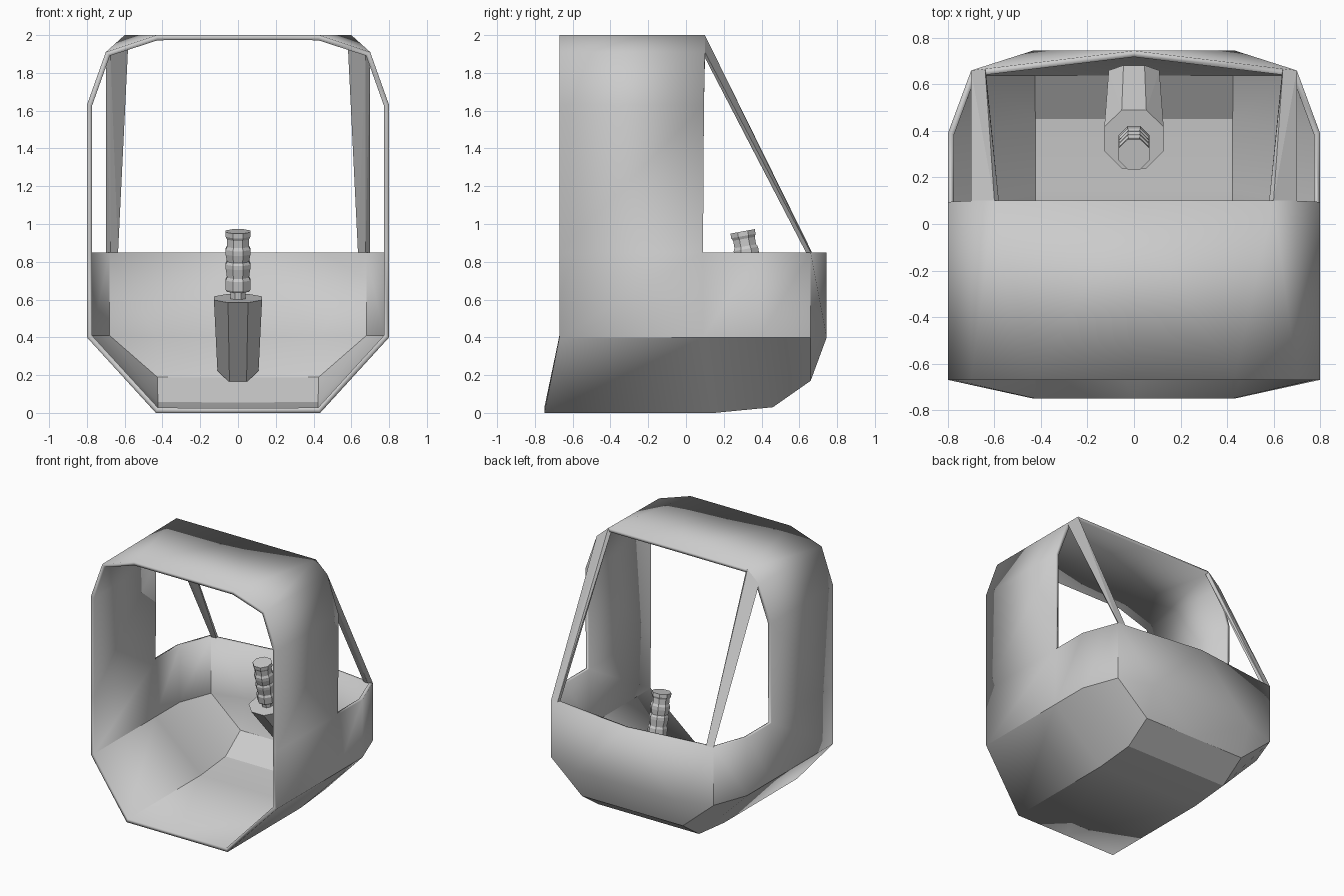
import bpy, bmesh, math
from mathutils import Vector, Matrix

if "Cube" in bpy.data.objects:
    bpy.data.objects.remove(bpy.data.objects["Cube"])


def finish(name, bm, smooth=True):
    me = bpy.data.meshes.new(name)
    bm.to_mesh(me)
    bm.free()
    ob = bpy.data.objects.new(name, me)
    bpy.context.collection.objects.link(ob)
    if smooth:
        bpy.ops.object.select_all(action='DESELECT')
        ob.select_set(True)
        bpy.context.view_layer.objects.active = ob
        bpy.ops.object.shade_smooth_by_angle(angle=math.radians(28))
    return ob


def mirror(ob):
    m = ob.modifiers.new("mirror", 'MIRROR')
    m.use_clip = True
    return m


def hull(name, points):
    bm = bmesh.new()
    for p in points:
        bm.verts.new(p)
    bmesh.ops.convex_hull(bm, input=bm.verts[:])
    bmesh.ops.dissolve_limit(bm, angle_limit=0.02, verts=bm.verts[:], edges=bm.edges[:])
    return finish(name, bm, False)


def ring(centre, radius, tilt, n=8):
    # polygon around a centre, its axis leaned from +z towards -y by tilt
    rot = Matrix.Rotation(tilt, 3, 'X')
    return [Vector(centre) + rot @ Vector((radius * math.cos(a), radius * math.sin(a), 0))
            for a in [2 * math.pi * (i + 0.5) / n for i in range(n)]]


# cabin shell: half of the skin as rows running front to back
bm = bmesh.new()


def row(*pts):
    return [bm.verts.new(p) for p in pts]


def strip(a, b):
    for i in range(min(len(a), len(b)) - 1):
        bm.faces.new((a[i], a[i + 1], b[i + 1], b[i]))


keel = [(-0.75, 0), (0.15, 0), (0.46, 0.03), (0.66, 0.17), (0.745, 0.4)]
plan = [(0.8, -0.67), (0.8, 0.09), (0.8, 0.39), (0.7, 0.66)]
centre = row(*[(0, y, z) for y, z in keel])
bottom = row(*[(0.435, y, z) for y, z in keel])
waist = row(*[(x, y, 0.4) for x, y in plan])
rim = row(*[(x, y, 0.85) for x, y in plan])
upper = row((0.8, -0.67, 1.63), (0.8, 0.095, 1.63))
shoulder = row((0.7, -0.67, 1.91), (0.7, 0.1, 1.91))
roof_edge = row((0.43, -0.67, 2), (0.6, 0.1, 2))
ridge = row((0, -0.67, 2), (0, 0.1, 2))
rear = bm.verts.new((0, 0.745, 0.85))

strip(centre, bottom)
strip(bottom[:4], waist)
strip(waist, rim)
for a, b in ((rim, upper), (upper, shoulder), (shoulder, roof_edge), (roof_edge, ridge)):
    strip(a[:2], b)
bm.faces.new((bottom[3], bottom[4], waist[3]))
bm.faces.new((waist[3], bottom[4], rim[3]))
bm.faces.new((bottom[4], centre[4], rear, rim[3]))
shell = finish("cabin_shell", bm)
mirror(shell)
sol = shell.modifiers.new("thickness", 'SOLIDIFY')
sol.thickness = 0.027
sol.offset = -1
sol.use_even_offset = True

# slanted window posts from the roof corner to the rear rim
post = hull("window_post", [
    (0.6, 0.1, 2), (0.7, 0.1, 1.91), (0.58, 0.09, 1.975), (0.675, 0.09, 1.9),
    (0.7, 0.66, 0.85), (0.64, 0.667, 0.85), (0.675, 0.635, 0.85), (0.635, 0.64, 0.85)])
mirror(post)

# control column pedestal growing out of the rear wall
lean = math.radians(10.5)
top = Vector((0, 0.365, 0.607))
hull("stick_pedestal", ring(top, 0.138, lean) +
     ring((0, 0.645, 0.265), 0.118, math.radians(70)))

# ribbed control stick, turned profile of (height, radius)
profile = [(0, 0.042), (0.035, 0.042), (0.04, 0.066), (0.05, 0.071), (0.1, 0.071), (0.115, 0.063),
           (0.165, 0.071), (0.185, 0.071), (0.2, 0.063), (0.24, 0.071), (0.265, 0.071),
           (0.28, 0.063), (0.32, 0.063), (0.335, 0.071), (0.36, 0.071)]
axis = Matrix.Rotation(lean, 3, 'X') @ Vector((0, 0, 1))
bm = bmesh.new()
loops = [[bm.verts.new(p) for p in ring(top + axis * h, r, lean)] for h, r in profile]
for a, b in zip(loops, loops[1:]):
    for i in range(8):
        j = (i + 1) % 8
        bm.faces.new((a[i], a[j], b[j], b[i]))
bm.faces.new(loops[-1])
bm.faces.new(loops[0][::-1])
finish("control_stick", bm, False)
